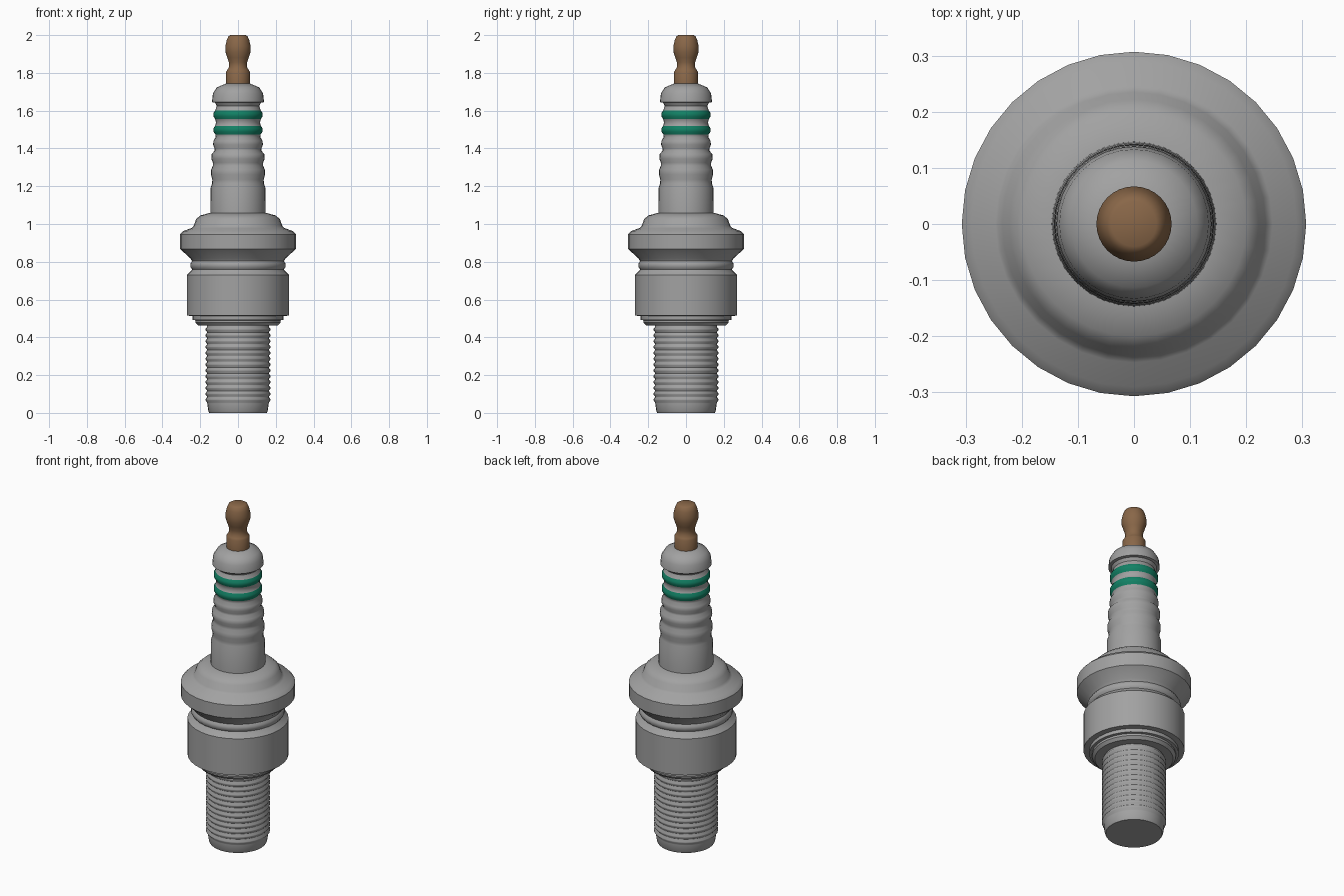
import bpy, bmesh, math

SEGMENTS = 32


def material(name, rgb):
    m = bpy.data.materials.new(name)
    m.diffuse_color = (*rgb, 1)
    return m


grey = material("grey", (0.36, 0.36, 0.36))
green = material("green", (0.006, 0.22, 0.13))
brown = material("brown", (0.25, 0.135, 0.065))


def lathe(name, profile, mats, bands=(), angle=40):
    """Revolve (radius, z) points, cap both ends; bands get the second material."""
    bm = bmesh.new()
    rings = []
    for r, z in profile:
        rings.append([bm.verts.new((r * math.cos(a), r * math.sin(a), z))
                      for a in (2 * math.pi * i / SEGMENTS for i in range(SEGMENTS))])
    for low, high in zip(rings, rings[1:]):
        for i in range(SEGMENTS):
            j = (i + 1) % SEGMENTS
            f = bm.faces.new((low[i], low[j], high[j], high[i]))
            z = f.calc_center_median().z
            f.material_index = int(any(a < z < b for a, b in bands))
    bm.faces.new(rings[0][::-1])
    bm.faces.new(rings[-1])
    me = bpy.data.meshes.new(name)
    bm.to_mesh(me)
    bm.free()
    ob = bpy.data.objects.new(name, me)
    bpy.context.collection.objects.link(ob)
    for m in mats:
        me.materials.append(m)
    bpy.ops.object.select_all(action='DESELECT')
    ob.select_set(True)
    bpy.context.view_layer.objects.active = ob
    bpy.ops.object.shade_smooth_by_angle(angle=math.radians(angle))
    return ob


# threaded shank with repeated ridges
thread = [(0.152, 0), (0.157, 0.01), (0.163, 0.05)]
ridges, z0, pitch = 13, 0.055, 0.031
for i in range(ridges):
    z = z0 + i * pitch
    thread += [(0.163, z), (0.172, z + 0.011), (0.172, z + 0.018), (0.163, z + 0.029)]
thread.append((0.163, 0.47))
lathe("threaded_shank", thread, [grey], angle=60)

# sealing washer below the body
lathe("sealing_washer", [(0.19, 0.462), (0.21, 0.462), (0.225, 0.478), (0.225, 0.49),
                         (0.24, 0.492), (0.24, 0.517)], [grey])

# metal body, neck and wide collar
lathe("metal_body", [
    (0.24, 0.513), (0.271, 0.515), (0.271, 0.73), (0.25, 0.75), (0.243, 0.76),
    (0.252, 0.772), (0.252, 0.79), (0.243, 0.803), (0.252, 0.818),
    (0.307, 0.868), (0.307, 0.945), (0.29, 0.963), (0.247, 0.978), (0.235, 0.99),
    (0.222, 1.025), (0.20, 1.045), (0.145, 1.06)], [grey])

# ribbed insulator with two green rings
lathe("insulator", [
    (0.147, 1.04), (0.145, 1.19), (0.137, 1.215), (0.136, 1.235), (0.143, 1.262),
    (0.142, 1.288), (0.133, 1.308), (0.133, 1.325), (0.141, 1.345), (0.139, 1.37),
    (0.124, 1.388), (0.124, 1.40), (0.132, 1.42), (0.130, 1.44), (0.118, 1.46),
    (0.120, 1.475), (0.130, 1.488), (0.130, 1.507), (0.121, 1.52),
    (0.116, 1.537), (0.121, 1.556), (0.130, 1.57), (0.130, 1.588), (0.121, 1.60),
    (0.112, 1.625), (0.122, 1.642), (0.138, 1.645), (0.133, 1.69),
    (0.113, 1.723), (0.062, 1.744)],
    [grey, green], bands=((1.475, 1.52), (1.556, 1.60)))

# brown terminal tip
lathe("terminal", [
    (0.063, 1.735), (0.063, 1.805), (0.057, 1.815), (0.048, 1.83), (0.048, 1.855),
    (0.056, 1.88), (0.066, 1.91), (0.067, 1.94), (0.06, 1.972), (0.051, 1.993),
    (0.04, 2.0)], [brown])
